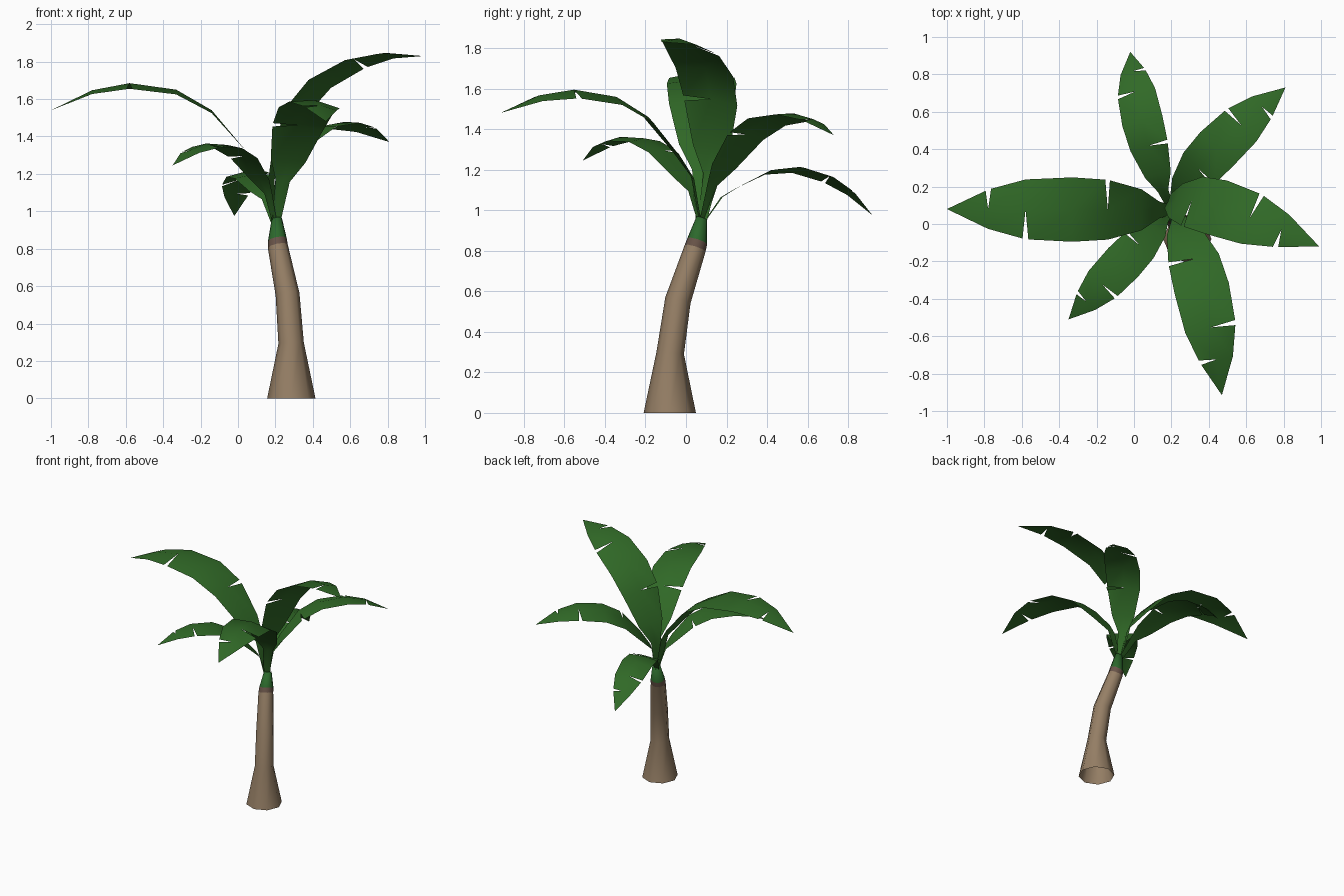
import bpy, bmesh, math
from mathutils import Vector

if "Cube" in bpy.data.objects:
    bpy.data.objects.remove(bpy.data.objects["Cube"])


def material(name, rgb):
    m = bpy.data.materials.new(name)
    m.diffuse_color = (*rgb, 1)
    m.use_nodes = True
    m.node_tree.nodes["Principled BSDF"].inputs["Base Color"].default_value = m.diffuse_color
    return m


BARK = material("bark brown", (0.30, 0.21, 0.13))
COLLAR = material("dark collar brown", (0.14, 0.088, 0.065))
STEM = material("stem green", (0.025, 0.14, 0.025))
LEAF = material("leaf green", (0.03, 0.142, 0.02))


def finish(bm, name, mat):
    mesh = bpy.data.meshes.new(name)
    bm.to_mesh(mesh)
    bm.free()
    mesh.materials.append(mat)
    for p in mesh.polygons:
        p.use_smooth = True
    obj = bpy.data.objects.new(name, mesh)
    bpy.context.collection.objects.link(obj)


def tube(name, rings, mat, sides=8, cap=False):
    """Loft of rings (centre, radius, axis)."""
    bm = bmesh.new()
    loops = []
    for centre, r, axis in rings:
        q = Vector((0, 0, 1)).rotation_difference(Vector(axis))
        loop = []
        for i in range(sides):
            a = 2 * math.pi * i / sides
            loop.append(bm.verts.new(Vector(centre) + q @ Vector((r * math.cos(a), r * math.sin(a), 0))))
        loops.append(loop)
    for a, b in zip(loops, loops[1:]):
        for i in range(sides):
            j = (i + 1) % sides
            bm.faces.new((a[i], a[j], b[j], b[i]))
    if cap:
        bm.faces.new(loops[-1])
    finish(bm, name, mat)


# Trunk: flared, open base and a bend towards the back
lean = (-0.19, 0.32, 1)
top = ((0.213, 0.045, 0.812), 0.054, lean)
band = ((0.210, 0.056, 0.848), 0.051, lean)
tube("trunk", [((0.285, -0.08, 0), 0.129, (0, 0, 1)),
               ((0.284, -0.078, 0.295), 0.068, (-0.04, 0.08, 1)),
               ((0.265, -0.04, 0.555), 0.064, (-0.13, 0.25, 1)), top], BARK)
tube("trunk_collar", [top, band], COLLAR)
tube("crown_stem", [band, ((0.207, 0.078, 0.96), 0.028, lean)], STEM, cap=True)

# Leaf profile: distance out, height, half width, droop of the edges
PROFILE = [(0, 0, 0.025, 0), (0.065, 0.27, 0.045, -0.01), (0.16, 0.405, 0.11, 0),
           (0.34, 0.62, 0.16, 0.015), (0.53, 0.73, 0.172, 0.025), (0.78, 0.765, 0.16, 0.03),
           (0.98, 0.727, 0.105, 0.02), (1.20, 0.62, 0, 0)]
NOTCHES = {(3, -1), (5, 1), (6, -1)}   # (profile row, side), left is +1
ROOT = Vector((0.20, 0.075, 0.92))


def leaf(name, tip, roll):
    chord = Vector(tip) - ROOT
    d = chord.normalized()
    up = (Vector((0, 0, 1)) - d * d.z).normalized()
    left = up.cross(d)
    c, s = math.cos(math.radians(roll)), math.sin(math.radians(roll))
    up, left = up * c + left * s, left * c - up * s
    L = math.hypot(PROFILE[-1][0], PROFILE[-1][1])
    cu, ch = PROFILE[-1][0] / L, PROFILE[-1][1] / L
    k = chord.length / L

    def place(u, h, v):
        return ROOT + k * (d * (u * cu + h * ch) + up * (h * cu - u * ch) + left * v)

    bm = bmesh.new()
    spine = [bm.verts.new(place(u, h, 0)) for u, h, w, e in PROFILE]

    def edge(i, toward, side):
        u, h, w, e = PROFILE[i]
        p = place(u, h - e, side * w)
        if (i, side) in NOTCHES:   # pull back to open the tear
            u2, h2, w2, e2 = PROFILE[toward]
            q = place(u2, h2 - e2, side * w2)
            p = p + (q - p).normalized() * 0.016 * k
        return bm.verts.new(p)

    last = len(PROFILE) - 1
    for side in (1, -1):
        kept = None
        for i in range(last):
            if kept is None or (i, side) in NOTCHES:
                kept = edge(i, i + 1, side)
            if i + 1 == last:
                f = [spine[i], spine[last], kept]
                nxt = None
            else:
                nxt = edge(i + 1, i, side)
                f = [spine[i], spine[i + 1], nxt, kept]
            bm.faces.new(f if side > 0 else f[::-1])
            kept = nxt
    finish(bm, name, LEAF)


# Six copies of the same leaf: tip position and roll
leaf("leaf_left", (-1.0, 0.08, 1.54), 0)
leaf("leaf_right", (0.99, -0.12, 1.83), 12)
leaf("leaf_back", (-0.02, 0.92, 0.975), 7)
leaf("leaf_back_right", (0.81, 0.73, 1.37), 9)
leaf("leaf_front_left", (-0.35, -0.51, 1.245), 1)
leaf("leaf_front", (0.47, -0.915, 1.48), 8)
